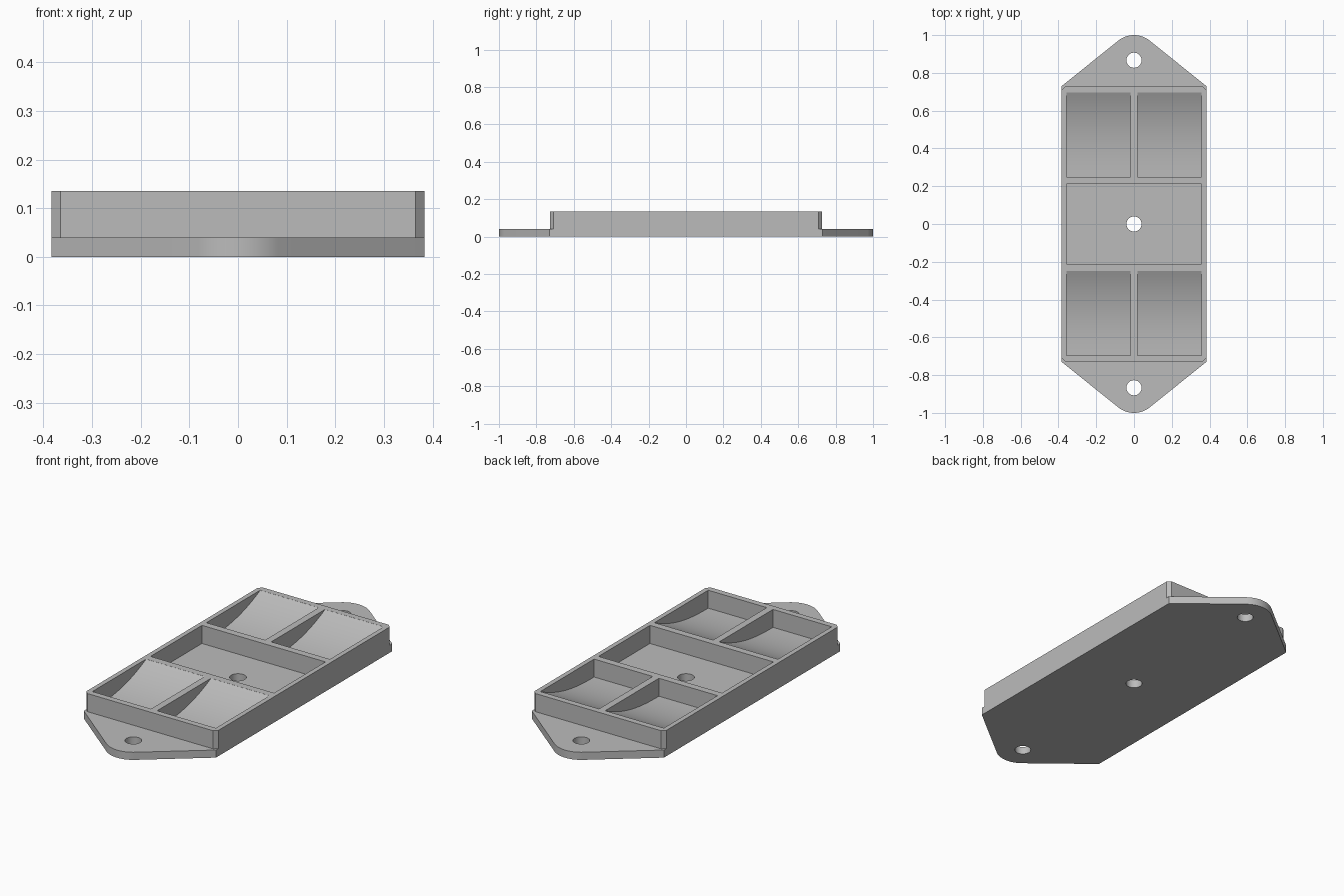
import bpy, bmesh, math

cube = bpy.data.objects.get("Cube")
if cube:
    bpy.data.objects.remove(cube)

HALF_W, BASE_H, TOP = 0.383, 0.04, 0.135
SHOULDER_Y, TRAY_Y, CHAMFER = 0.73, 0.727, 0.018
EYE_Y, EYE_R, HOLE_R = 0.867, 0.133, 0.04

grey = bpy.data.materials.new("plain grey")
grey.use_nodes = True
colour = (0.5, 0.5, 0.5, 1)
grey.diffuse_color = colour
grey.node_tree.nodes["Principled BSDF"].inputs["Base Color"].default_value = colour


def prism(name, points, direction):
    """Extrude a closed outline of 3D points along a direction."""
    bm = bmesh.new()
    face = bm.faces.new([bm.verts.new(p) for p in points])
    moved = bmesh.ops.extrude_face_region(bm, geom=[face])["geom"]
    verts = [v for v in moved if isinstance(v, bmesh.types.BMVert)]
    bmesh.ops.translate(bm, verts=verts, vec=direction)
    bmesh.ops.recalc_face_normals(bm, faces=bm.faces)
    mesh = bpy.data.meshes.new(name)
    bm.to_mesh(mesh)
    bm.free()
    mesh.materials.append(grey)
    obj = bpy.data.objects.new(name, mesh)
    bpy.context.collection.objects.link(obj)
    return obj


def activate(obj):
    bpy.ops.object.select_all(action='DESELECT')
    obj.select_set(True)
    bpy.context.view_layer.objects.active = obj


def cut(target, cutter):
    """Subtract a cutter, then discard it."""
    cutter.hide_render = True
    activate(target)
    mod = target.modifiers.new("cut", 'BOOLEAN')
    mod.operation, mod.solver, mod.object = 'DIFFERENCE', 'EXACT', cutter
    bpy.ops.object.modifier_apply(modifier=mod.name)
    bpy.data.objects.remove(cutter)


def arc(cy, radius, start, end, steps, z):
    angles = [start + (end - start) * i / steps for i in range(steps + 1)]
    return [(radius * math.cos(a), cy + radius * math.sin(a), z) for a in angles]


# Base plate: straight sides, tapering to a rounded eye at each end
dx, dy = HALF_W, SHOULDER_Y - EYE_Y
tangent = math.atan2(dy, dx) + math.acos(EYE_R / math.hypot(dx, dy))
end = [(HALF_W, SHOULDER_Y, 0)]
end += arc(EYE_Y, EYE_R, tangent, math.pi - tangent, 24, 0)
end += [(-HALF_W, SHOULDER_Y, 0)]
base = prism("base_plate", end + [(-x, -y, z) for x, y, z in end], (0, 0, BASE_H))

# Screw holes
for y in (-EYE_Y, 0, EYE_Y):
    ring = arc(y, HOLE_R, 0, math.tau, 40, -0.1)[:-1]
    cut(base, prism("hole_cutter", ring, (0, 0, 0.4)))

# Tray block with chamfered corners
w, c = HALF_W, CHAMFER
side = [(w, -TRAY_Y + c, BASE_H), (w, TRAY_Y - c, BASE_H),
        (w - c, TRAY_Y, BASE_H), (-w + c, TRAY_Y, BASE_H)]
tray = prism("divided_tray", side + [(-x, -y, z) for x, y, z in side[:2]]
             + [(-w + c, -TRAY_Y, BASE_H), (w - c, -TRAY_Y, BASE_H)],
             (0, 0, TOP - BASE_H))

# Middle compartment, open down to the base plate
px, py = 0.358, 0.213
cut(tray, prism("middle_cutter",
                [(-px, -py, 0), (px, -py, 0), (px, py, 0), (-px, py, 0)], (0, 0, 0.3)))

# Four compartments with scooped floors that rise towards the back
LENGTH, STEPS = 0.445, 20
for y0 in (-0.695, 0.25):
    for x0 in (-px, 0.018):
        scoop = [(x0, y0 + LENGTH * i / STEPS, 0.041 + 0.0935 * (i / STEPS) ** 2.4)
                 for i in range(STEPS + 1)]
        outline = scoop + [(x0, y0 + LENGTH, 0.2), (x0, y0, 0.2)]
        cut(tray, prism("scoop_cutter", outline, (px - 0.018, 0, 0)))

for obj in (base, tray):
    activate(obj)
    bpy.ops.object.shade_smooth_by_angle(angle=math.radians(25))
